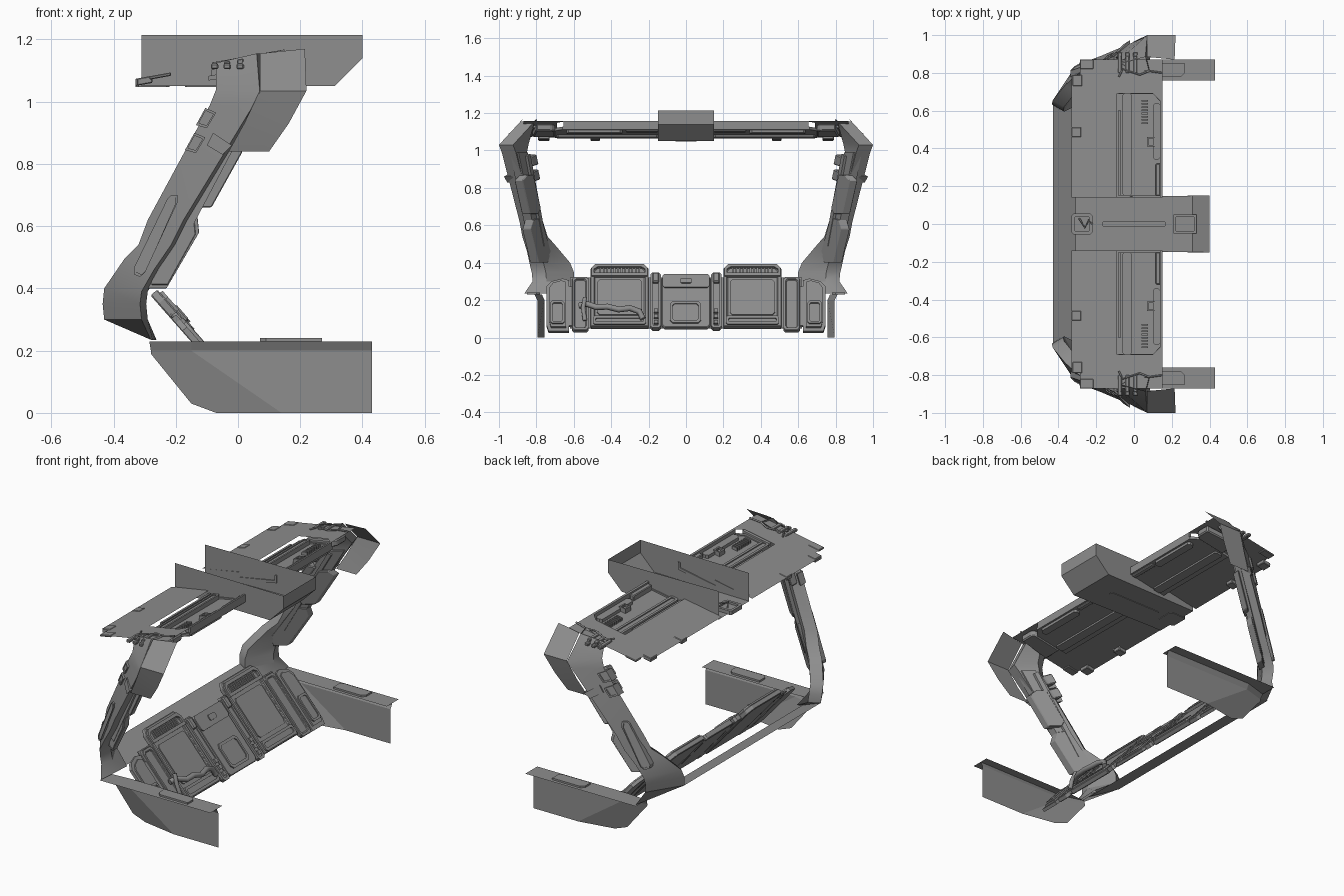
import bpy, bmesh, math
from mathutils import Vector

if "Cube" in bpy.data.objects:
    bpy.data.objects.remove(bpy.data.objects["Cube"])

grey = bpy.data.materials.new("dark_grey")
grey.diffuse_color = (.27, .27, .27, 1)
grey.use_nodes = True
grey.node_tree.nodes["Principled BSDF"].inputs["Base Color"].default_value = grey.diffuse_color

def make(name, verts, faces, mirror=False, bevel=0.0, smooth=None):
    me = bpy.data.meshes.new(name)
    me.from_pydata([tuple(v) for v in verts], [], faces)
    me.materials.append(grey)
    bm = bmesh.new()
    bm.from_mesh(me)
    bmesh.ops.recalc_face_normals(bm, faces=bm.faces[:])
    bm.to_mesh(me)
    bm.free()
    ob = bpy.data.objects.new(name, me)
    bpy.context.collection.objects.link(ob)
    if smooth:
        bpy.context.view_layer.objects.active = ob
        ob.select_set(True)
        bpy.ops.object.shade_smooth_by_angle(angle=math.radians(smooth))
        ob.select_set(False)
    if bevel:
        m = ob.modifiers.new("bevel", 'BEVEL')
        m.width, m.segments, m.limit_method = bevel, 1, 'ANGLE'
    if mirror:
        m = ob.modifiers.new("mirror", 'MIRROR')
        m.use_axis = (False, True, False)
        m.use_mirror_merge = False
    return ob

# Working surfaces: (p, q) on the surface, w away from it
def flat(p, q, w): return (p, q, w)
def upright(p, q, w): return (p, w, q)
def pillar(p, q, w): return (p, 1.183 + .82 * p - .234 * q + w, q)
def roof(p, q, w): return (p, q, 1.130 + .18 * p + w)
def dash(p, q, w): return (.04 - .88 * (q - .03) + .6 * w, p, q + .5 * w)

def rect(a, b, c, d, ch=0):
    if not ch:
        return [(a, c), (b, c), (b, d), (a, d)]
    return [(a + ch, c), (b - ch, c), (b, c + ch), (b, d - ch),
            (b - ch, d), (a + ch, d), (a, d - ch), (a, c + ch)]

def slab(name, pts, f, lo, hi, mirror=True, rim=0, sink=0, bevel=0):
    """Prism on a working surface, optionally with a sunken middle."""
    n = len(pts)
    rings = [(pts, lo), (pts, hi)]
    if rim:
        mid, size = [], []
        for k in (0, 1):
            vals = [p[k] for p in pts]
            mid.append((min(vals) + max(vals)) / 2)
            size.append(max(vals) - min(vals))
        inner = [tuple(mid[k] + (p[k] - mid[k]) * (1 - 2 * rim / size[k]) for k in (0, 1)) for p in pts]
        rings += [(inner, hi), (inner, hi - sink)]
    verts = [f(p, q, w) for ring, w in rings for p, q in ring]
    faces = [tuple(range(n)), tuple(range(len(verts) - n, len(verts)))]
    for r in range(len(rings) - 1):
        faces += [(r*n + i, r*n + (i+1) % n, (r+1)*n + (i+1) % n, (r+1)*n + i) for i in range(n)]
    return make(name, verts, faces, mirror, bevel)

def sheet(name, pts, f, w=0, mirror=True):
    return make(name, [f(p, q, w) for p, q in pts], [tuple(range(len(pts)))], mirror)

def tube(name, pts, r):
    cu = bpy.data.curves.new(name, 'CURVE')
    cu.dimensions, cu.bevel_depth, cu.bevel_resolution, cu.use_fill_caps = '3D', r, 2, True
    cu.materials.append(grey)
    sp = cu.splines.new('POLY')
    sp.points.add(len(pts) - 1)
    for s, p in zip(sp.points, pts):
        s.co = (*p, 1)
    ob = bpy.data.objects.new(name, cu)
    bpy.context.collection.objects.link(ob)

# Side sills: folded wall, lip and top flange
make("side_sill", [(-.15, .795, .2), (.43, .795, .2), (.43, .795, 0), (.14, .795, 0),
                   (-.07, .757, 0), (-.15, .757, .03), (-.28, .757, .19), (-.28, .757, .2)],
     [(0, 1, 2, 3), (0, 3, 4, 5, 6, 7)], True)
make("sill_flange", [(-.28, .757, .2), (-.15, .795, .2), (.43, .795, .2), (-.285, .77, .23), (-.15, .81, .23),
                     (.43, .81, .23), (-.285, .87, .23), (.43, .87, .23), (-.15, .76, .23), (.43, .76, .23)],
     [(0, 1, 4, 3), (1, 2, 5, 4), (3, 4, 5, 7, 6), (3, 8, 9, 5, 4)], True)
slab("sill_pad", [(.07, .78), (.25, .78), (.27, .80), (.27, .85), (.09, .85), (.07, .83)], flat, .23, .24)

# Windscreen lower rail
make("lower_rail", [(-.43, -.64, .30), (-.43, .64, .30), (-.28, .72, .23), (-.28, -.72, .23)], [(0, 1, 2, 3)])

# Windscreen pillars: outer edge, inner edge, lofted as a closed box section
rows = [((-.28, .865, .235), (-.28, .66, .235)), ((-.31, .82, .30), (-.43, .63, .30)),
        ((-.315, .825, .35), (-.435, .635, .35)), ((-.31, .835, .39), (-.43, .655, .40)),
        ((-.27, .85, .46), (-.365, .735, .495)), ((-.215, .875, .54), (-.32, .775, .54)),
        ((-.175, .89, .62), (-.29, .80, .62)), ((.05, .985, .99), (-.09, .885, .99)),
        ((.07, 1., 1.03), (-.07, .875, 1.04)), ((.06, .885, 1.155), (-.07, .85, 1.125))]
verts, faces = [], []
for i, (a, b) in enumerate(rows):
    k = 0.3 if i == 0 else 1
    a, b = Vector(a), Vector(b)
    verts += [a, b, b + Vector((.06, -.035, 0)) * k, a + Vector((.02, -.075, 0)) * k]
    if i:
        o = 4 * i
        faces += [(o - 4 + j, o - 4 + (j + 1) % 4, o + (j + 1) % 4, o + j) for j in range(4)]
make("windscreen_pillar", verts, faces, True, smooth=30)

# Pillar inner trim pads, vents and light strip
slab("pillar_trim_lower", [(-.29, .40), (-.23, .40), (-.125, .58), (-.13, .63), (-.18, .64), (-.29, .46)],
     pillar, -.115, -.07, rim=.012, sink=-.006, bevel=.004)
slab("pillar_trim_upper", [(-.14, .66), (-.085, .66), (.015, .84), (-.01, .87), (-.05, .87), (-.15, .69)],
     pillar, -.125, -.08, bevel=.004)
slab("pillar_trim_spine", [(-.27, .46), (-.22, .46), (.06, .99), (.0, .99)], pillar, -.105, -.06)
slab("pillar_trim_channel", [(-.25, .50), (-.235, .49), (.01, .97), (-.005, .98)], pillar, -.118, -.09)
slab("pillar_light_strip", [(-.335, .445), (-.315, .437), (-.30, .45), (-.195, .675), (-.195, .70),
                            (-.215, .70), (-.225, .69), (-.335, .465)], pillar, -.02, .012, rim=.008, sink=.005)
for i, (x, z) in enumerate([(-.10, .945), (-.135, .865)]):
    pts = [(x - .035, z - .02), (x, z - .03), (x + .03, z + .02), (x - .005, z + .035)]
    slab(f"pillar_vent_{i}", pts, pillar, -.03, .02, rim=.009, sink=.008)
    slab(f"pillar_inner_vent_{i}", [(p + .03, q) for p, q in pts], pillar, -.095, -.04, bevel=.005)
slab("pillar_side_plate", [(-.10, .86), (-.05, .83), (-.02, .86), (-.08, .90)], pillar, -.04, .008)
for i, x in enumerate([-.075, -.035, .007]):
    slab(f"hinge_knob_{i}", rect(x - .012, x + .012, 1.105, 1.122), upright, .82, .91, bevel=.004)
    slab(f"hinge_arm_{i}", rect(x - .010, x + .010, .80, .89), roof, -.012, .006, bevel=.003)

# Bent corner flap at the pillar head
make("corner_flap", [(.07, .885, 1.155), (.215, .87, 1.17), (.07, 1., 1.035), (.22, 1., 1.035),
                     (-.03, .95, .84), (.10, .95, .84), (.02, .976, .93), (.163, .976, .93)],
     [(0, 1, 3, 2), (2, 3, 7, 6), (6, 7, 5, 4)], True, smooth=30)

# Sloping roof sheet with a dropped trim tray
sheet("roof_rear_sheet", [(-.33, .14), (-.33, .46), (-.28, .46), (-.28, .51), (-.33, .51), (-.33, .785),
                          (-.285, .785), (-.285, .87), (-.09, .87), (-.09, .14)], roof)
sheet("roof_end_sheet", [(-.09, .69), (.10, .69), (.15, .64), (.15, .87), (-.09, .87)], roof)
slab("roof_tray", [(-.095, .14), (.15, .14), (.15, .66), (.11, .70), (-.095, .70)], roof, -.045, -.03,
     rim=.012, sink=.008)
slab("roof_front_rim", rect(.138, .15, .14, .655), roof, -.045, 0)
slab("roof_trim_rail", rect(-.06, -.012, .15, .69, .008), roof, -.055, -.012, rim=.012, sink=.006)
slab("roof_trim_thin_rail", rect(-.085, -.07, .15, .60), roof, -.04, -.012)
slab("roof_trim_edge", rect(.10, .14, .34, .64, .012), roof, -.06, -.02)
slab("roof_trim_end", [(-.05, .70), (.12, .70), (.14, .72), (.14, .80), (-.05, .82)], roof, -.05, -.012, bevel=.006)
slab("roof_light_bar", rect(.115, .14, .15, .32), roof, -.055, -.008, bevel=.004)
slab("roof_socket", rect(.07, .11, .41, .46), roof, -.04, -.012, rim=.008, sink=.012)
for i in range(8):
    y = .53 + i * .017
    slab(f"roof_grille_{i}", rect(.04, .075, y, y + .008), roof, -.04, -.02)
for i, (x, y, dx, dy) in enumerate([(-.305, .485, .025, .025), (-.30, .76, .025, .03), (-.25, .845, .035, .025)]):
    slab(f"roof_clip_{i}", rect(x - dx, x + dx, y - dy, y + dy), roof, -.02 if i < 2 else -.008, .003, bevel=.003)
for s, label in ((1, "right"), (-1, "left")):
    tube(f"roof_cable_{label}", [roof(x, s * y, .006) for x, y in
         [(-.08, .78), (-.06, .82), (.03, .79), (.08, .81), (.15, .80)]], .005)

# Overhead centre console: open trough
side = [(-.31, 1.215), (.40, 1.215), (.40, 1.14), (.31, 1.05), (-.31, 1.05)]
half = [.14, .15, .15, .15, .14]
verts = [(x, s * h, z) for s in (-1, 1) for (x, z), h in zip(side, half)]
make("overhead_console", verts, [(0, 1, 2, 3, 4), (5, 6, 7, 8, 9), (1, 2, 7, 6), (2, 3, 8, 7), (3, 4, 9, 8)])
slab("console_slot", rect(-.17, .17, -.012, .012, .005), flat, 1.047, 1.060, False)
slab("console_hatch", rect(.21, .33, -.05, .05), flat, 1.072, 1.085, False, rim=.012, sink=.01)
slab("console_rear_latch", rect(-.33, -.22, -.055, .055, .01), flat, 1.047, 1.07, False, rim=.015, sink=.012)
tube("console_cable", [(-.29, .03, 1.075), (-.26, -.02, 1.08), (-.24, .02, 1.08), (-.22, 0, 1.07)], .005)

# Dashboard backing
slab("dashboard_back", rect(-.62, .62, .05, .32), dash, -.006, 0, False)
# Paired screens with hoods
slab("screen_housing", [(.20, .05), (.51, .05), (.51, .36), (.485, .385), (.225, .385), (.20, .36)],
     dash, -.015, .022, rim=.02, sink=.012, bevel=.004)
slab("screen_hood", [(.205, .315), (.505, .315), (.505, .355), (.485, .375), (.225, .375), (.205, .355)],
     dash, .0, .035, rim=.014, sink=.018)
slab("screen_lower_frame", rect(.215, .495, .055, .10, .008), dash, 0, .035, rim=.012, sink=.01)
slab("screen_face", rect(.235, .475, .115, .30, .012), dash, 0, .018)
for i in range(12):
    y = .245 + i * .019
    slab(f"hood_louvre_{i}", rect(y, y + .009, .325, .365), dash, .01, .026)
# Centre stack
slab("centre_panel", rect(-.13, .13, .045, .325, .015), dash, -.008, .02, False, bevel=.004)
slab("centre_screen", rect(-.085, .08, .065, .18, .015), dash, .01, .03, False, rim=.012, sink=.008)
slab("centre_top_ledge", rect(-.125, .125, .255, .325, .01), dash, 0, .03, False)
slab("centre_button", rect(-.03, .03, .275, .30, .006), dash, .02, .038, False)
slab("centre_divider", rect(.135, .19, .04, .335, .01), dash, -.008, .026, rim=.012, sink=.008)
slab("divider_switch", rect(.145, .18, .28, .33), dash, .01, .04, bevel=.006)
for i in range(3):
    slab(f"divider_key_{i}", rect(.15, .172, .06 + i * .03, .078 + i * .03), dash, .01, .034)
# Outer pods
slab("inner_side_pod", rect(.52, .61, .03, .315, .012), dash, -.012, .022, rim=.014, sink=.01, bevel=.003)
slab("outer_side_pod", [(.625, .03), (.735, .03), (.745, .06), (.745, .27), (.72, .295), (.66, .31), (.625, .30)],
     dash, -.012, .012, rim=.016, sink=-.012)
slab("outer_pod_screen", rect(.65, .725, .06, .18, .01), dash, 0, .034, rim=.01, sink=.008)
slab("pod_bridge", rect(.60, .65, .06, .27), dash, -.008, .008)
# Control handle on one side
tube("control_handle", [dash(*p) for p in [(-.57, .15, .04), (-.53, .15, .06), (-.48, .125, .075), (-.42, .125, .08),
     (-.36, .11, .08), (-.30, .12, .075), (-.25, .11, .06), (-.23, .08, .04)]], .016)
tube("control_lever", [dash(*p) for p in [(-.54, .08, .02), (-.55, .13, .06), (-.54, .17, .085)]], .012)
